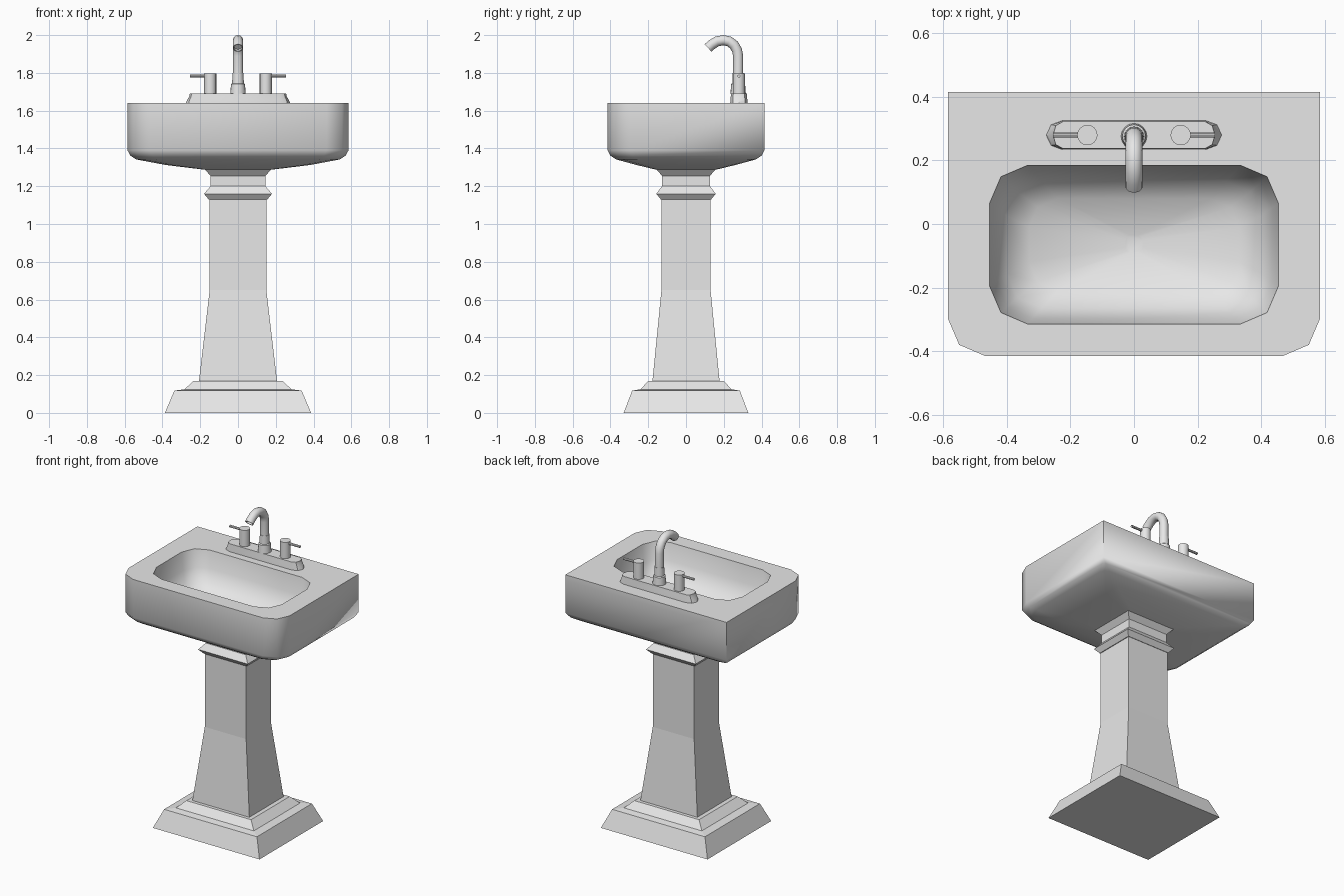
import bpy, bmesh, math
from mathutils import Vector

if "Cube" in bpy.data.objects:
    bpy.data.objects.remove(bpy.data.objects["Cube"], do_unlink=True)

porcelain = bpy.data.materials.new("light_grey_porcelain")
porcelain.use_nodes = True
GREY = (0.8, 0.8, 0.8, 1)
porcelain.diffuse_color = GREY
porcelain.node_tree.nodes["Principled BSDF"].inputs["Base Color"].default_value = GREY


def loft(name, rings, angle=40):
    """Skin closed rings of equal length, cap both ends, sharpen steep edges."""
    bm = bmesh.new()
    rows = [[bm.verts.new(p) for p in ring] for ring in rings]
    n = len(rows[0])
    for a, b in zip(rows, rows[1:]):
        for i in range(n):
            j = (i + 1) % n
            bm.faces.new((a[i], a[j], b[j], b[i]))
    bm.faces.new(rows[0][::-1])
    bm.faces.new(rows[-1])
    bmesh.ops.remove_doubles(bm, verts=bm.verts, dist=0.0005)
    bmesh.ops.recalc_face_normals(bm, faces=bm.faces)
    for f in bm.faces:
        f.smooth = angle > 0
    for e in bm.edges:
        e.smooth = e.calc_face_angle(0) < math.radians(angle)
    mesh = bpy.data.meshes.new(name)
    bm.to_mesh(mesh)
    bm.free()
    mesh.materials.append(porcelain)
    obj = bpy.data.objects.new(name, mesh)
    bpy.context.collection.objects.link(obj)
    return obj


def rect(x, y, z):
    return [(-x, -y, z), (x, -y, z), (x, y, z), (-x, y, z)]


def basin_ring(x, front, back, cut_front, cut_back, z):
    """Rectangle with three points at each corner."""
    def corner(sx, y, sy, c):
        return [(sx * (x - c), y, z), (sx * (x - .3 * c), y - sy * .3 * c, z),
                (sx * x, y - sy * c, z)]
    return (corner(1, front, -1, cut_front) + corner(1, back, 1, cut_back)[::-1]
            + corner(-1, back, 1, cut_back) + corner(-1, front, -1, cut_front)[::-1])


def circle(centre, r, u, v, n=16):
    c, u, v = Vector(centre), Vector(u), Vector(v)
    return [c + r * (math.cos(t) * u + math.sin(t) * v)
            for t in (math.tau * i / n for i in range(n))]


def turned(name, x, y, profile):
    return loft(name, [circle((x, y, z), r, (1, 0, 0), (0, 1, 0)) for r, z in profile])


# Stepped foot, tapering column and moulded neck
loft("pedestal_foot", [rect(.387, .33, 0), rect(.337, .285, .118),
                       rect(.283, .24, .125), rect(.235, .2, .17)], 0)
loft("pedestal_column", [rect(.207, .178, .165), rect(.15, .13, .65),
                         rect(.15, .13, 1.14)], 0)
loft("pedestal_neck", [rect(.155, .133, 1.13), rect(.18, .157, 1.16),
                       rect(.145, .127, 1.20), rect(.145, .127, 1.255),
                       rect(.182, .162, 1.295)], 0)

# Basin: underside, outer wall, flat rim, then the hollow bowl
loft("basin", [
    basin_ring(.18, -.16, .16, .03, .03, 1.288),
    basin_ring(.38, -.26, .26, .1, .06, 1.312),
    basin_ring(.54, -.37, .37, .11, .04, 1.342),
    basin_ring(.57, -.4, .4, .115, .015, 1.362),
    basin_ring(.585, -.415, .415, .115, 0, 1.39),
    basin_ring(.585, -.415, .415, .115, 0, 1.64),
    basin_ring(.455, -.315, .185, .12, .12, 1.64),
    basin_ring(.435, -.297, .167, .115, .115, 1.53),
    basin_ring(.4, -.265, .135, .11, .11, 1.45),
    basin_ring(.33, -.21, .08, .09, .09, 1.405),
    basin_ring(.028, -.09, -.035, .016, .016, 1.36)], 48)


# Faucet plate: long rounded deck with flared ends
def stadium(half, bulge, r, z, n=4):
    pts = []
    for side in (1, -1):
        for i in range(n + 1):
            t = -math.pi / 2 + math.pi * i / n
            pts.append((side * (half + bulge * math.cos(t)),
                        .28 + side * r * math.sin(t), z))
    return pts


loft("faucet_plate", [stadium(.225, .052, .046, 1.638), stadium(.225, .045, .045, 1.655),
                      stadium(.225, .033, .043, 1.675), stadium(.225, .03, .042, 1.69)])

# Handles with thin side levers
for side, label in ((1, "left"), (-1, "right")):
    turned(label + "_handle", side * .147, .28, [(.032, 1.688), (.032, 1.797)])
    loft(label + "_lever", [circle((side * x, .28, 1.783), .008, (0, 1, 0), (0, 0, 1), 8)
                            for x in (.165, .255)])

# Spout: stepped collar and a bent tube
turned("spout_collar", 0, .276, [(.041, 1.688), (.037, 1.74), (.031, 1.745), (.029, 1.8)])
path = [(.276, 1.78), (.276, 1.89), (.27, 1.92), (.254, 1.948), (.228, 1.967),
        (.197, 1.973), (.165, 1.967), (.138, 1.951), (.117, 1.932)]
rings = []
for i, (y, z) in enumerate(path):
    a, b = path[max(i - 1, 0)], path[min(i + 1, len(path) - 1)]
    d = Vector((0, b[0] - a[0], b[1] - a[1])).normalized()
    rings.append(circle((0, y, z), .027, (1, 0, 0), d.cross(Vector((1, 0, 0)))))
# Recessed outlet at the tip
tip = Vector((0, *path[-1]))
side_dir = d.cross(Vector((1, 0, 0)))
rings.append(circle(tip, .022, (1, 0, 0), side_dir))
rings.append(circle(tip - d * .012, .021, (1, 0, 0), side_dir))
loft("spout", rings)
